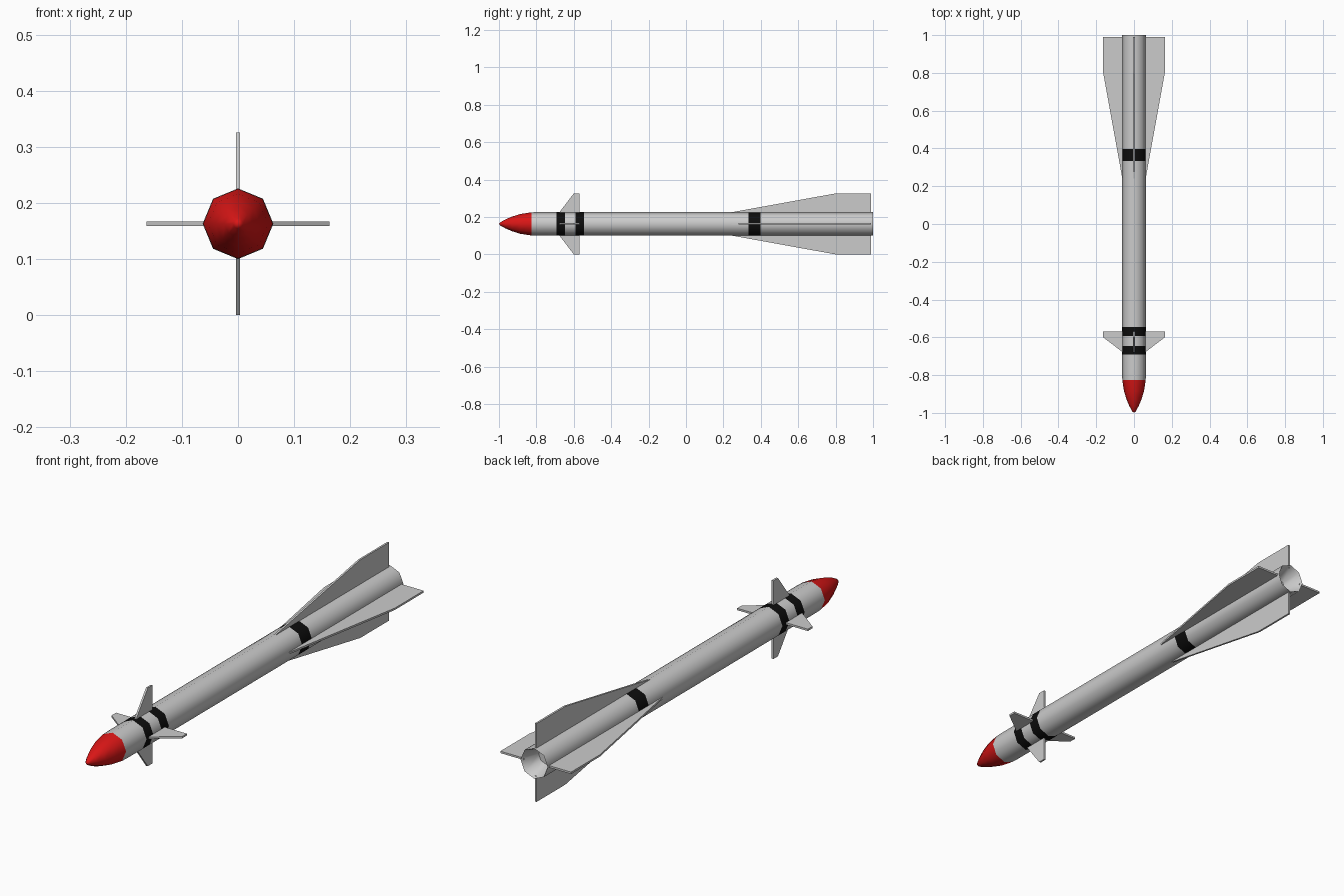
import bpy, bmesh, math
from mathutils import Matrix, Vector

if "Cube" in bpy.data.objects:
    bpy.data.objects.remove(bpy.data.objects["Cube"])

AXIS_Z, R, SIDES = 0.163, 0.063, 8


def material(name, rgb):
    m = bpy.data.materials.new(name)
    m.diffuse_color = (*rgb, 1)
    m.use_nodes = True
    m.node_tree.nodes["Principled BSDF"].inputs["Base Color"].default_value = m.diffuse_color
    return m


GREY = material("light grey", (0.6, 0.6, 0.6))
RED = material("red", (0.7, 0.008, 0.008))
BLACK = material("black", (0.004, 0.004, 0.004))
BANDS = [(-0.692, -0.647), (-0.592, -0.545), (0.333, 0.398)]


def finish(name, bm, mats):
    bmesh.ops.recalc_face_normals(bm, faces=bm.faces)
    me = bpy.data.meshes.new(name)
    bm.to_mesh(me)
    bm.free()
    ob = bpy.data.objects.new(name, me)
    ob.location.z = AXIS_Z
    bpy.context.collection.objects.link(ob)
    for m in mats:
        me.materials.append(m)
    return ob


def lathe(name, profile, mats, rule=lambda y: 0):
    """Eight-sided skin through (y, radius) rings, coloured by y."""
    bm = bmesh.new()
    rings = []
    for y, r in profile:
        angles = [2 * math.pi * i / SIDES for i in range(SIDES)]
        rings.append([bm.verts.new((r * math.cos(a), y, r * math.sin(a))) for a in angles])
    for a, b in zip(rings, rings[1:]):
        for i in range(SIDES):
            j = (i + 1) % SIDES
            f = bm.faces.new((a[i], a[j], b[j], b[i]))
            f.material_index = rule(f.calc_center_median().y)
    bmesh.ops.remove_doubles(bm, verts=bm.verts, dist=1e-5)
    ob = finish(name, bm, mats)
    bpy.context.view_layer.objects.active = ob
    ob.select_set(True)
    bpy.ops.object.shade_smooth_by_angle(angle=math.radians(60))
    ob.select_set(False)
    return ob


def fins(name, outline, half=0.004):
    """Four flat fins around the axis from a (y, radius) outline."""
    bm = bmesh.new()
    for k in range(4):
        rot = Matrix.Rotation(k * math.pi / 2, 3, 'Y')
        f = bm.faces.new([bm.verts.new(rot @ Vector((-half, y, r))) for y, r in outline])
        ext = bmesh.ops.extrude_face_region(bm, geom=[f], use_keep_orig=True)
        new = [v for v in ext["geom"] if isinstance(v, bmesh.types.BMVert)]
        bmesh.ops.translate(bm, verts=new, vec=rot @ Vector((2 * half, 0, 0)))
    return finish(name, bm, [GREY])


# Pointed nose
lathe("nose_cone", [(-1, 0), (-0.992, 0.009), (-0.965, 0.024), (-0.93, 0.039),
                    (-0.885, 0.053), (-0.826, 0.062)], [RED])

# Tube with painted bands and a hollow exhaust
rings = [-0.826, -0.79] + [y for band in BANDS for y in band] + [1.0]
profile = [(y, 0.062 if y < -0.8 else R) for y in rings]
profile += [(0.995, 0.059), (0.92, 0.035), (0.92, 0)]
lathe("body_tube", profile, [GREY, BLACK],
      lambda y: int(any(a < y < b for a, b in BANDS)))

# Fins
fins("tail_fins", [(0.22, 0.058), (0.80, 0.163), (0.99, 0.163), (0.99, 0.055)])
fins("front_fins", [(-0.68, 0.058), (-0.60, 0.163), (-0.57, 0.163), (-0.57, 0.055)])
